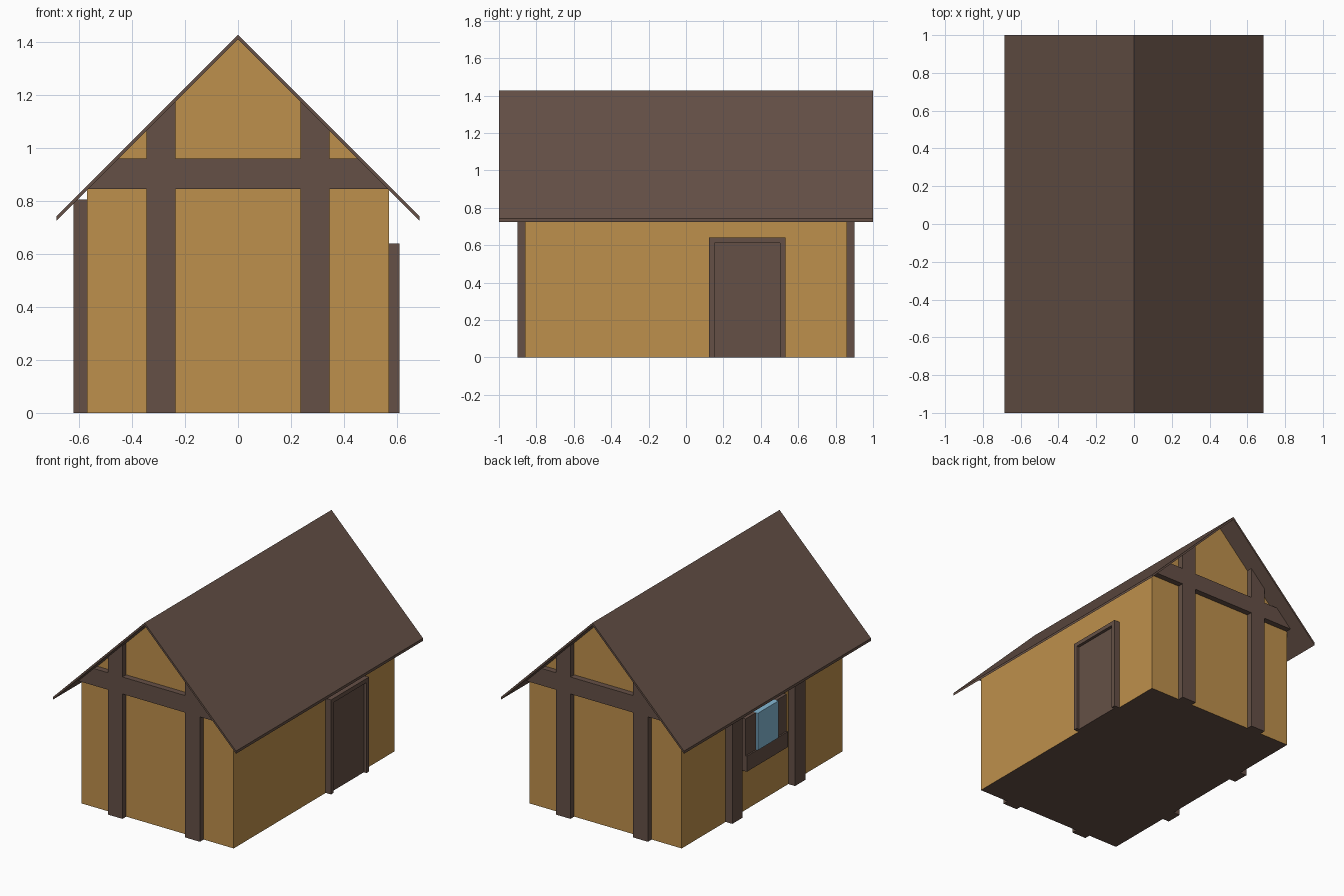
import bpy, bmesh

if "Cube" in bpy.data.objects:
    bpy.data.objects.remove(bpy.data.objects["Cube"])


def material(name, r, g, b):
    def lin(c):
        c /= 255
        return c / 12.92 if c <= 0.04045 else ((c + 0.055) / 1.055) ** 2.4
    m = bpy.data.materials.new(name)
    m.diffuse_color = (lin(r), lin(g), lin(b), 1)
    m.use_nodes = True
    m.node_tree.nodes["Principled BSDF"].inputs["Base Color"].default_value = m.diffuse_color
    return m


PLASTER = material("ochre plaster", 190, 144, 76)
TIMBER = material("dark brown timber", 101, 80, 70)
GLASS = material("blue glass", 132, 184, 212)

RIDGE = 1.41          # underside of the roof ridge; the slope is 45 degrees
WX, WY = 0.57, 0.86   # wall half sizes


def prism(name, profile, y0, y1, mat):
    """Extrude an (x, z) outline along y."""
    bm = bmesh.new()
    face = bm.faces.new([bm.verts.new((x, y0, z)) for x, z in profile])
    ext = bmesh.ops.extrude_face_region(bm, geom=[face])["geom"]
    bmesh.ops.translate(bm, vec=(0, y1 - y0, 0),
                        verts=[v for v in ext if isinstance(v, bmesh.types.BMVert)])
    bmesh.ops.recalc_face_normals(bm, faces=bm.faces)
    me = bpy.data.meshes.new(name)
    bm.to_mesh(me)
    bm.free()
    me.materials.append(mat)
    ob = bpy.data.objects.new(name, me)
    bpy.context.collection.objects.link(ob)
    return ob


def box(name, x, y, z, mat):
    return prism(name, [(x[0], z[0]), (x[1], z[0]), (x[1], z[1]), (x[0], z[1])],
                 y[0], y[1], mat)


# Plaster walls with a timber floor underneath
eave = RIDGE - WX
walls = prism("walls", [(-WX, 0), (WX, 0), (WX, eave), (0, RIDGE), (-WX, eave)],
              -WY, WY, PLASTER)
walls.data.materials.append(TIMBER)
for p in walls.data.polygons:
    if p.normal.z < -0.9:
        p.material_index = 1

# Roof
e = 0.685
prism("roof", [(-e, RIDGE - e), (0, RIDGE), (e, RIDGE - e),
               (e, RIDGE - e + 0.018), (0, RIDGE + 0.018), (-e, RIDGE - e + 0.018)],
      -1, 1, TIMBER)

# Gable timbers, front and back, cut along the roof slope
P0, P1, B0, B1 = 0.235, 0.345, 0.845, 0.96
for end, y0, y1 in (("front", -0.9, -WY), ("back", WY, 0.9)):
    for side, s in (("left", -1), ("right", 1)):
        prism(f"{end}_post_{side}",
              [(s * P0, 0), (s * P1, 0), (s * P1, RIDGE - P1), (s * P0, RIDGE - P0)],
              y0, y1, TIMBER)
        prism(f"{end}_beam_end_{side}",
              [(s * P1, B0), (s * (RIDGE - B0), B0), (s * (RIDGE - B1), B1), (s * P1, B1)],
              y0, y1, TIMBER)
    box(f"{end}_beam_middle", (-P0, P0), (y0, y1), (B0, B1), TIMBER)

# Left side posts
for name, y in (("front", -0.39), ("back", 0.28)):
    box(f"left_wall_post_{name}", (-0.62, -WX), (y, y + 0.11), (0, 0.805), TIMBER)

# Window on the left wall
box("window_sill", (-0.61, -WX), (-0.22, 0.22), (0.285, 0.39), TIMBER)
for name, y in (("front", -0.22), ("back", 0.11)):
    box(f"window_jamb_{name}", (-0.6, -WX), (y, y + 0.11), (0.39, 0.64), TIMBER)
box("window_glass", (-0.615, -WX), (-0.11, 0.11), (0.39, 0.64), GLASS)

# Door on the right wall
box("door_panel", (WX, 0.59), (0.152, 0.503), (0, 0.612), TIMBER)
for name, y in (("front", 0.124), ("back", 0.503)):
    box(f"door_jamb_{name}", (WX, 0.61), (y, y + 0.028), (0, 0.64), TIMBER)
box("door_lintel", (WX, 0.61), (0.152, 0.503), (0.612, 0.64), TIMBER)
